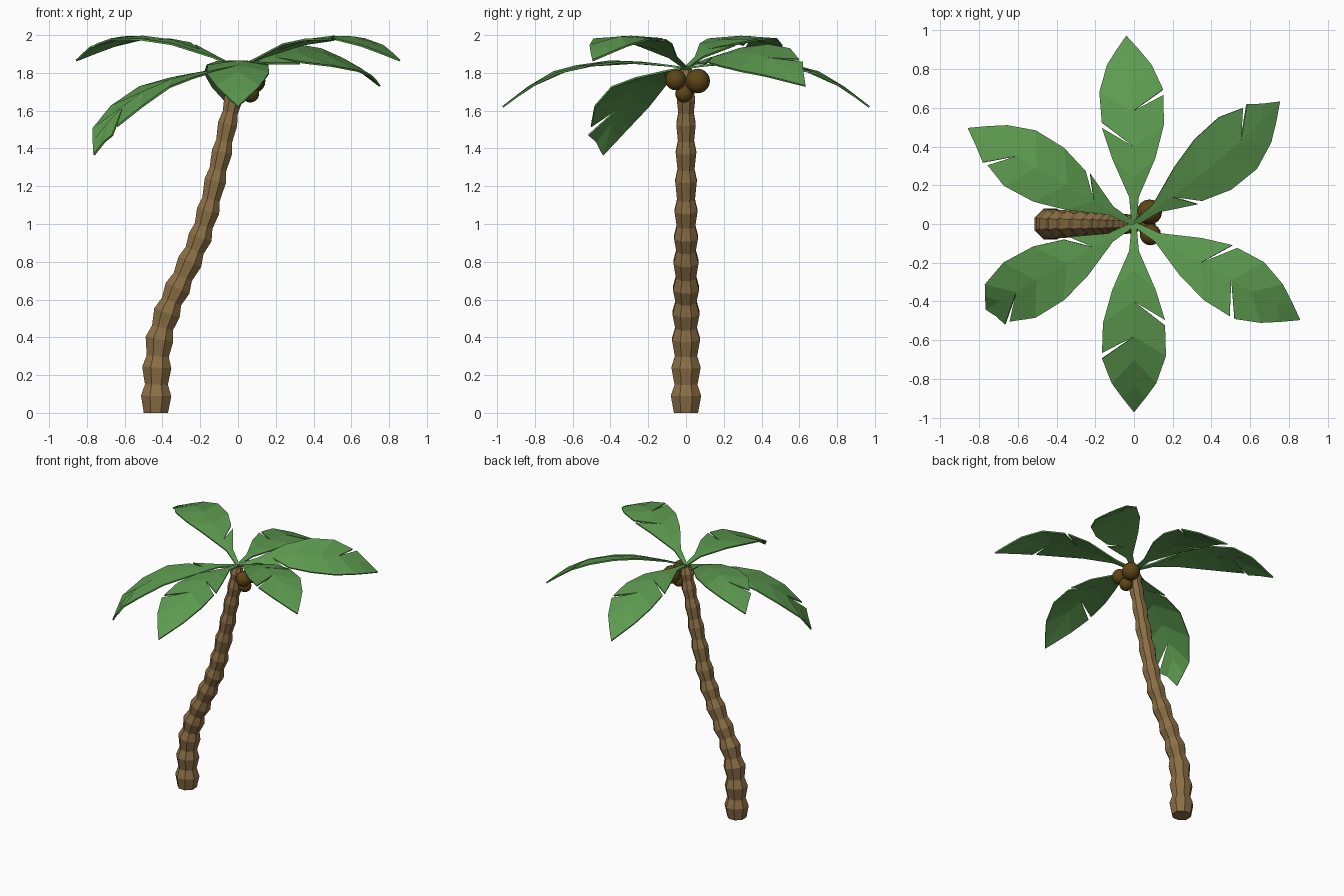
import bpy, bmesh, math
from mathutils import Vector

if "Cube" in bpy.data.objects:
    bpy.data.objects.remove(bpy.data.objects["Cube"])


def material(name, rgb):
    m = bpy.data.materials.new(name)
    m.diffuse_color = (*rgb, 1)
    m.use_nodes = True
    m.node_tree.nodes["Principled BSDF"].inputs["Base Color"].default_value = m.diffuse_color
    return m


GREEN = material("leaf_green", (0.11, 0.33, 0.08))
BROWN = material("bark_brown", (0.26, 0.16, 0.06))
DARK = material("nut_brown", (0.11, 0.06, 0.008))


def interp(xs, ys, x):
    for i in range(len(xs) - 1):
        if x <= xs[i + 1]:
            t = (x - xs[i]) / (xs[i + 1] - xs[i])
            return ys[i] + t * (ys[i + 1] - ys[i])
    return ys[-1]


def finish(bm, name, mat):
    me = bpy.data.meshes.new(name)
    bm.to_mesh(me)
    bm.free()
    me.materials.append(mat)
    ob = bpy.data.objects.new(name, me)
    bpy.context.collection.objects.link(ob)
    return ob


# Leaning trunk: alternating narrow and wide eight-sided rings along a curve
PATH_Z = [0, 0.25, 0.4, 0.55, 0.66, 0.8, 0.93, 1.08, 1.23, 1.38, 1.53, 1.66, 1.82]
PATH_X = [-.435, -.43, -.415, -.37, -.32, -.255, -.2, -.155, -.12, -.085, -.055, -.025, 0]
BULGES = [.09, .24, .39, .53, .66, .8, .93, 1.07, 1.23, 1.38, 1.53, 1.66, 1.77]
SIDES = 8


def path_x(z):
    return interp(PATH_Z, PATH_X, z)


rings = [(0, 0.064)]
for z in BULGES:
    rings.append((z, 0.082 - 0.02 * z))
    rings.append((z + 0.06, 0.062 - 0.014 * z))
rings[-1] = (1.82, 0.03)

bm = bmesh.new()
loops = []
for z, half in rings:
    lo, hi = max(z - 0.08, 0), min(z + 0.08, 1.82)
    slope = 0 if z == 0 else (path_x(hi) - path_x(lo)) / (hi - lo)
    axis = Vector((slope, 0, 1)).normalized()
    side = Vector((axis.z, 0, -axis.x))
    loop = []
    for k in range(SIDES):
        a = (k + 0.5) * math.tau / SIDES
        r = half / math.cos(math.pi / SIDES)
        p = Vector((path_x(z), 0, z)) + side * r * math.cos(a) + Vector((0, r * math.sin(a), 0))
        loop.append(bm.verts.new(p))
    loops.append(loop)
for a, b in zip(loops, loops[1:]):
    for k in range(SIDES):
        n = (k + 1) % SIDES
        bm.faces.new((a[k], a[n], b[n], b[k]))
bm.faces.new(loops[0][::-1])
bm.faces.new(loops[-1])
finish(bm, "trunk", BROWN)

# Fronds: midrib stations, swept-back edge stations and half widths
MID = [0, .1, .24, .4, .58, .7]
EDGE = [0, .14, .34, .51, .68, .82]
HALF = [.012, .025, .112, .16, .165, .115, .06, 0]


def frond(name, angle, tip, heights, notch_left, notch_right, bend=0, roll=0):
    a = math.radians(angle)
    out = Vector((math.cos(a), math.sin(a), 0))
    left = Vector((-out.y, out.x, 0))
    mid = MID + [(0.7 + tip) / 2, tip]
    edge = EDGE + [(0.82 + tip) / 2, tip]
    rs = [0, .18, .36, .52, .69, .82, tip]

    def point(r, lat):
        z = interp(rs, heights, r) + roll * lat - 0.5 * lat * lat
        return out * r + left * (lat + bend * (r / tip) ** 3) + Vector((0, 0, z))

    bm = bmesh.new()
    for sign, notch in ((1, notch_left), (-1, notch_right)):
        for i in range(len(mid) - 1):
            # the edge opens up a narrow wedge at the notch station
            e0 = edge[i] + (0.014 if i == notch else 0)
            e1 = edge[i + 1] - (0.014 if i + 1 == notch else 0)
            pts = [point(mid[i], 0), point(mid[i + 1], 0), point(e1, sign * HALF[i + 1])]
            pts.append(point(e0, sign * HALF[i]))
            if i == len(mid) - 2:
                pts.pop(2)
            vs = [bm.verts.new(p) for p in pts]
            bm.faces.new(vs[::-1] if sign > 0 else vs)
    bmesh.ops.remove_doubles(bm, verts=bm.verts, dist=0.0005)
    bmesh.ops.recalc_face_normals(bm, faces=bm.faces)
    if sum(f.normal.z for f in bm.faces) < 0:
        bmesh.ops.reverse_faces(bm, faces=bm.faces)
    ob = finish(bm, name, GREEN)
    mod = ob.modifiers.new("thickness", "SOLIDIFY")
    mod.thickness = 0.01
    mod.offset = 0


LEVEL = [1.825, 1.85, 1.865, 1.85, 1.81, 1.735, 1.62]
RAISED = [1.825, 1.9, 1.965, 1.992, 1.992, 1.95, 1.865]
HANGING = [1.825, 1.81, 1.775, 1.735, 1.63, 1.51, 1.365]
MIXED = [1.825, 1.87, 1.9, 1.905, 1.88, 1.83, 1.73]

frond("frond_back", 90, .97, LEVEL, 3, 4, bend=.04)
frond("frond_back_right", 36, .98, MIXED, 5, 2, bend=.07, roll=.35)
frond("frond_back_left", 150, .99, RAISED, 5, 2)
frond("frond_front_left", 210, .88, HANGING, 5, 2)
frond("frond_front", 270, .97, LEVEL, 3, 4)
frond("frond_front_right", 330, .99, RAISED, 3, 4)

# Coconuts under the crown
for i, (x, y, z, r) in enumerate([(.08, .062, 1.757, .065), (.085, -.055, 1.763, .055),
                                  (.065, -.01, 1.69, .047)]):
    bpy.ops.mesh.primitive_uv_sphere_add(segments=16, ring_count=10, radius=r, location=(x, y, z))
    nut = bpy.context.object
    nut.name = f"coconut_{i + 1}"
    nut.data.materials.append(DARK)
    bpy.ops.object.shade_smooth()
